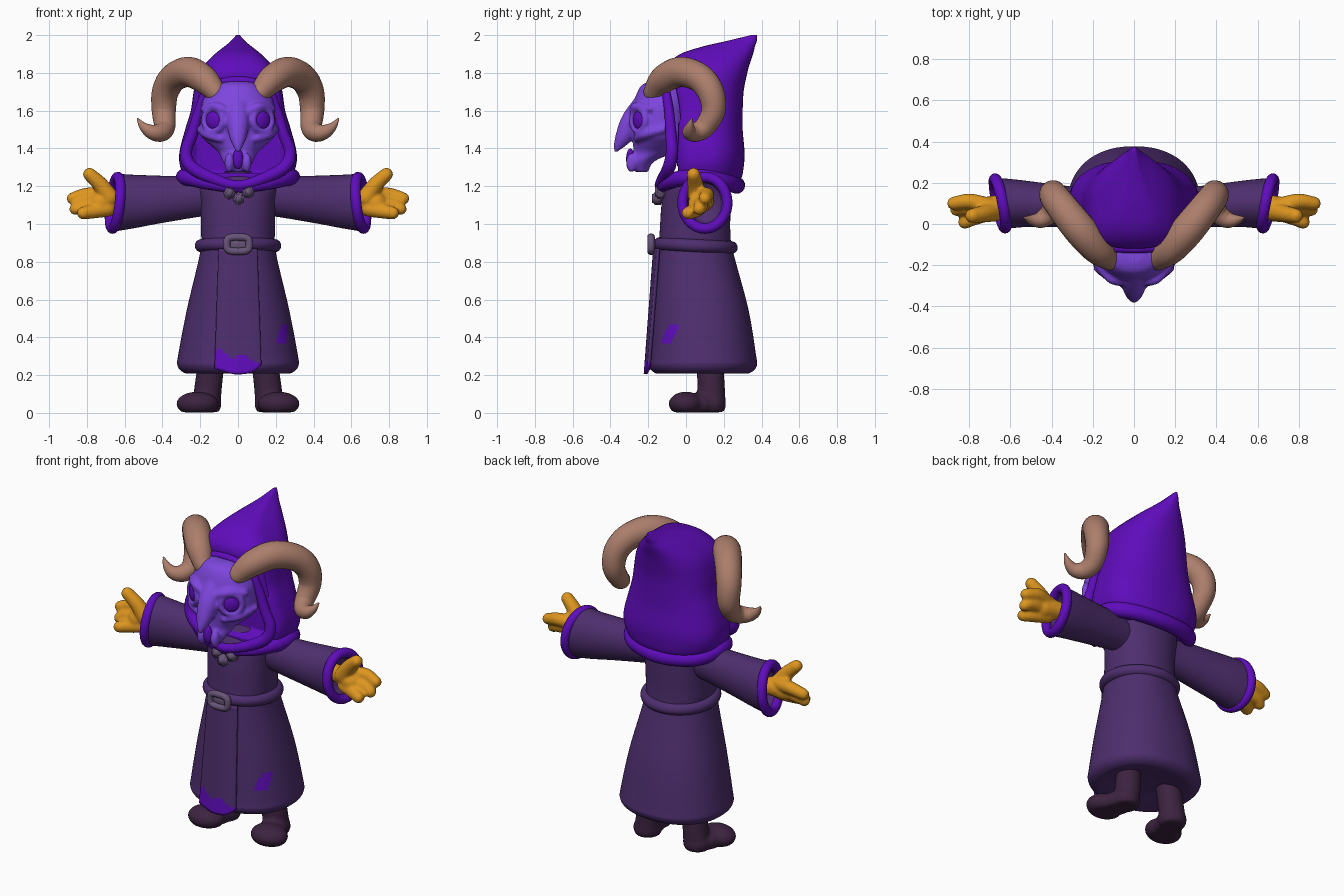
import bpy, bmesh
from math import sin, cos, pi
from mathutils import Vector, Matrix

if "Cube" in bpy.data.objects:
    bpy.data.objects.remove(bpy.data.objects["Cube"])


def material(name, *rgb):
    lin = [((c / 255 + 0.055) / 1.055) ** 2.4 for c in rgb] + [1]
    m = bpy.data.materials.new(name)
    m.diffuse_color = lin
    m.use_nodes = True
    b = m.node_tree.nodes["Principled BSDF"]
    b.inputs["Base Color"].default_value = lin
    b.inputs["Roughness"].default_value = 0.8
    return m


ROBE = material("dark purple cloth", 78, 46, 110)
HOOD = material("bright purple cloth", 95, 12, 188)
BONE = material("violet bone", 126, 70, 222)
HORN = material("brown horn", 172, 126, 108)
SKIN = material("orange skin", 222, 150, 32)
BOOT = material("dark boot leather", 60, 35, 64)
METAL = material("grey purple metal", 104, 84, 120)


def spline(pts, steps=6, closed=False):
    """Smooth curve through tuples of any length."""
    n, out = len(pts), []
    for i in range(n if closed else n - 1):
        q = [pts[(i + k) % n] if closed else pts[min(max(i + k, 0), n - 1)] for k in (-1, 0, 1, 2)]
        for s in range(steps):
            t = s / steps
            out.append(tuple(b + 0.5 * t * (c - a + t * (2 * a - 5 * b + 4 * c - d + t * (3 * (b - c) + d - a)))
                             for a, b, c, d in zip(*q)))
    return out if closed else out + [tuple(pts[-1])]


def skin(bm, rings, closed=False):
    """Join rings of points with quads, capping open ends."""
    vs = [[bm.verts.new(p) for p in r] for r in rings]
    n = len(vs[0])
    for a, b in zip(vs, vs[1:] + vs[:1] if closed else vs[1:]):
        for i in range(n):
            bm.faces.new((a[i], a[(i + 1) % n], b[(i + 1) % n], b[i]))
    if not closed:
        bm.faces.new(vs[0][::-1])
        bm.faces.new(vs[-1])


def tube(bm, pts, closed=False, seg=16, steps=6):
    """Round tube through (x, y, z, radius) with rounded ends."""
    path = [(Vector(p[:3]), p[3]) for p in spline(pts, steps, closed)]
    if not closed:
        for end, other in ((0, 1), (-1, -2)):
            p, r = path[end]
            d = (p - path[other][0]).normalized()
            cap = [(p + d * r * sin(a), r * cos(a)) for a in (0.4, 0.8, 1.15, 1.45)]
            path = cap[::-1] + path if end == 0 else path + cap
    n, rings, up = len(path), [], None
    for i, (p, r) in enumerate(path):
        j, k = ((i - 1) % n, (i + 1) % n) if closed else (max(i - 1, 0), min(i + 1, n - 1))
        t = (path[k][0] - path[j][0]).normalized()
        up = t.orthogonal() if up is None else up - t * up.dot(t)
        up.normalize()
        side = t.cross(up)
        rings.append([p + r * (up * cos(a) + side * sin(a)) for a in (2 * pi * s / seg for s in range(seg))])
    skin(bm, rings, closed)


def power(v, p):
    return abs(v) ** p * (1 if v > 0 else -1)


def stack(bm, levels, steps=6, seg=64, p=0.9, front_p=None):
    """Stack oval sections (z, half width, front y, back y)."""
    rings = []
    for z, w, f, b in spline(levels, steps):
        ring = []
        for i in range(seg):
            s, c = sin(2 * pi * i / seg), cos(2 * pi * i / seg)
            q = front_p if front_p and c > 0 else p
            ring.append((w * power(s, p), (f + b) / 2 - (b - f) / 2 * power(c, q), z))
        rings.append(ring)
    skin(bm, rings)


def ball(bm, centre, size, rot=None):
    m = Matrix.Translation(centre) @ (rot or Matrix()) @ Matrix.Diagonal((*size, 1))
    bmesh.ops.create_uvsphere(bm, u_segments=24, v_segments=16, radius=1, matrix=m)


def make(name, bm, mats, rule=None, voxel=0, mirror=False):
    bmesh.ops.recalc_face_normals(bm, faces=bm.faces)
    for f in bm.faces:
        f.smooth = True
        if rule and rule(f.calc_center_median()):
            f.material_index = 1
    me = bpy.data.meshes.new(name)
    bm.to_mesh(me)
    bm.free()
    for m in mats:
        me.materials.append(m)
    o = bpy.data.objects.new(name, me)
    bpy.context.collection.objects.link(o)
    if voxel:
        r = o.modifiers.new("blend", 'REMESH')
        r.mode, r.voxel_size, r.use_smooth_shade = 'VOXEL', voxel, True
        s = o.modifiers.new("soften", 'SMOOTH')
        s.factor, s.iterations = 0.5, 4
    if mirror:
        o.modifiers.new("mirror", 'MIRROR').use_mirror_merge = False
    return o


# robe with a slanted cloth patch on the left side
bm = bmesh.new()
stack(bm, [(.235, .1, 0, .18), (.21, .24, -.13, .3), (.215, .29, -.17, .345), (.25, .32, -.195, .375),
           (.31, .316, -.19, .37), (.55, .27, -.175, .33), (.85, .2, -.15, .25), (.95, .195, -.14, .235),
           (1.1, .2, -.13, .235), (1.2, .21, -.11, .23), (1.26, .17, -.07, .2), (1.28, .05, 0, .1)], 10, 128)
make("robe", bm, [ROBE, HOOD],
     lambda c: c.x > 0 and abs(c.z - .42) < .055 and abs(c.y + .085 - (c.z - .42) * .5) < .027)

# hanging front panel with a ragged bright hem
bm = bmesh.new()
bmesh.ops.create_grid(bm, x_segments=24, y_segments=40, size=1)
for v in bm.verts:
    u, t = v.co.x, (1 - v.co.y) / 2
    low = .205 + .05 * max(0, u) ** 3 + .035 * max(0, -u - .2)
    z = .87 + (low - .87) * t
    v.co = (u * (.1 + .022 * t), -.165 - .05 * t + .02 * u * u, z)
panel = make("front_panel", bm, [ROBE, HOOD], lambda c: c.z < .3 - .2 * c.x + .015 * sin(c.x * 50))
s = panel.modifiers.new("thickness", 'SOLIDIFY')
s.thickness, s.offset = .018, 0

# belt, buckle and chest clasps
bm = bmesh.new()
tube(bm, [(.195 * sin(a), .05 - .19 * cos(a), .885 + .01 * cos(a), .034)
          for a in (i * pi / 8 for i in range(16))], True)
make("belt", bm, [ROBE])
bm = bmesh.new()
tube(bm, [(.06 * power(sin(a), .6), -.185, .893 + .038 * power(cos(a), .6), .02)
          for a in (i * pi / 8 for i in range(16))], True, 10, 3)
ball(bm, (0, -.175, .893), (.06, .015, .035))
make("buckle", bm, [METAL])
bm = bmesh.new()
for x, y, z, turn in ((-.045, -.135, 1.165, .5), (.005, -.15, 1.135, .2), (.055, -.135, 1.17, -.5)):
    m = Matrix.Translation((x, y, z)) @ Matrix.Rotation(turn, 4, 'Y') @ Matrix.Diagonal((.055, .06, .065, 1))
    bmesh.ops.create_cube(bm, size=1, matrix=m)
bmesh.ops.bevel(bm, geom=bm.edges[:], offset=.012, segments=3, affect='EDGES')
make("chest_clasps", bm, [METAL])


# sleeves and cuffs, mirrored
def sleeve_ring(x, y, z, ry, rz, n):
    lean = (x / .64) ** 2
    out = []
    for i in range(n):
        dy, dz = ry * cos(2 * pi * i / n), rz * sin(2 * pi * i / n)
        out.append((x + lean * (.2 * dy - .1 * dz), y + dy, z + dz))
    return out


bm = bmesh.new()
skin(bm, [sleeve_ring(*s, 40) for s in spline(
    [(.1, .08, 1.14, .08, .09), (.2, .08, 1.145, .09, .106), (.4, .09, 1.13, .105, .125),
     (.55, .1, 1.118, .115, .142), (.65, .1, 1.112, .122, .15), (.645, .1, 1.112, .1, .12),
     (.6, .1, 1.115, .08, .1)])])
make("sleeves", bm, [ROBE], mirror=True)
bm = bmesh.new()
tube(bm, [(*p, .028) for p in sleeve_ring(.65, .1, 1.112, .118, .136, 20)], True, 14, 3)
make("cuffs", bm, [HOOD], mirror=True)

# hands: palm, three thick fingers and a thumb
bm = bmesh.new()
tube(bm, [(.6, .1, 1.12, .05), (.67, .085, 1.12, .055), (.73, .07, 1.11, .06)])
tube(bm, [(.68, .08, 1.15, .04), (.72, .09, 1.15, .042), (.8, .11, 1.155, .038), (.875, .1, 1.135, .033)])
tube(bm, [(.7, .07, 1.11, .045), (.82, .08, 1.1, .038), (.86, .07, 1.08, .033)])
tube(bm, [(.69, .06, 1.08, .042), (.78, .03, 1.065, .038), (.82, .01, 1.058, .034)])
tube(bm, [(.68, .06, 1.14, .05), (.73, .05, 1.21, .042), (.785, .04, 1.262, .036)])
make("hands", bm, [SKIN], voxel=.009, mirror=True)

# boots with flat soles
bm = bmesh.new()
tube(bm, [(.13, .12, .32, .07), (.15, .13, .2, .072), (.165, .135, .07, .075)])
ball(bm, (.17, .13, .045), (.082, .082, .07))
ball(bm, (.19, .07, .045), (.085, .09, .062))
ball(bm, (.215, 0, .048), (.112, .092, .064))
for v in bm.verts:
    v.co.z = max(v.co.z, .003)
make("boots", bm, [BOOT], voxel=.01, mirror=True)

# pointed hood with a hollow front
bm = bmesh.new()
stack(bm, [(1.2, .2, -.07, .24), (1.24, .27, -.08, .29), (1.3, .305, -.08, .305), (1.38, .31, -.08, .31),
           (1.5, .28, -.08, .3), (1.6, .25, -.08, .3), (1.7, .235, -.1, .305), (1.78, .215, -.12, .32),
           (1.84, .18, -.1, .335), (1.9, .122, -.03, .355), (1.94, .072, .09, .365),
           (1.97, .036, .22, .375), (2, .01, .345, .375)], 6, 72, .9, .4)
for v in bm.verts:
    x, y, z = v.co
    if 1.27 < z < 1.74 and y < .06 and abs(x) < .24 - .12 * max(0, z - 1.4):
        v.co.y = .03
make("hood", bm, [HOOD])
bm = bmesh.new()
half = [(.15, -.11, 1.72, .022), (.205, -.09, 1.6, .026), (.24, -.08, 1.48, .03), (.275, -.075, 1.38, .032),
        (.245, -.09, 1.3, .034), (.12, -.125, 1.235, .03)]
flip = [(-x, y, z, r) for x, y, z, r in half[::-1]]
tube(bm, [(0, -.12, 1.76, .022)] + half + [(0, -.14, 1.205, .026)] + flip, True)
make("hood_rim", bm, [HOOD])
bm = bmesh.new()
half = [(.15, -.1, 1.215, .035), (.26, -.01, 1.245, .044), (.28, .11, 1.245, .045), (.2, .22, 1.22, .045)]
flip = [(-x, y, z, r) for x, y, z, r in half[::-1]]
tube(bm, [(0, -.13, 1.19, .025)] + half + [(0, .268, 1.205, .045)] + flip, True)
make("collar", bm, [HOOD])

# skull: cranium, beak, brows, cheeks, socket rims and jaw
bm = bmesh.new()
stack(bm, [(1.755, .05, -.19, -.08), (1.73, .135, -.24, 0), (1.65, .188, -.275, .03), (1.55, .198, -.29, .03),
           (1.47, .195, -.285, .03), (1.42, .15, -.28, 0), (1.38, .105, -.28, -.06), (1.33, .08, -.29, -.17),
           (1.275, .045, -.27, -.2)], 5, 48, 1)
tube(bm, [(0, -.2, 1.66, .06), (0, -.28, 1.55, .062), (0, -.328, 1.465, .047), (0, -.358, 1.415, .027),
          (0, -.37, 1.39, .013)])
turns = {}
for s in (1, -1):
    eye = Vector((.13 * s, -.25, 1.55))
    turns[s] = eye, Vector((.57 * s, -.82, 0)).to_track_quat('Z', 'Y').to_matrix().to_4x4()
    tube(bm, [(*(eye + turns[s][1] @ Vector((.06 * cos(a), .06 * sin(a), 0))), .018)
              for a in (i * pi / 6 for i in range(12))], True, 12, 3)
    tube(bm, [(.05 * s, -.28, 1.59, .02), (.11 * s, -.265, 1.62, .025), (.18 * s, -.19, 1.61, .02)])
    tube(bm, [(.09 * s, -.26, 1.45, .02), (.16 * s, -.22, 1.475, .027), (.2 * s, -.12, 1.5, .02)])
    ball(bm, (.046 * s, -.288, 1.325), (.026, .03, .052))
make("skull", bm, [BONE], voxel=.009)
bm = bmesh.new()
for eye, turn in turns.values():
    ball(bm, eye, (.046, .05, .021), turn)
ball(bm, (0, -.295, 1.345), (.027, .022, .055))
make("eye_and_nose_hollows", bm, [HOOD])

# curled horns
bm = bmesh.new()
tube(bm, [(.12, -.17, 1.7, .055), (.18, -.12, 1.765, .074), (.26, -.03, 1.805, .08), (.34, .07, 1.775, .076),
          (.385, .13, 1.7, .071), (.393, .145, 1.6, .064), (.388, .1, 1.515, .056), (.41, .05, 1.485, .05),
          (.455, .02, 1.487, .04), (.5, .02, 1.515, .024), (.53, .03, 1.555, .006)], seg=24)
make("horns", bm, [HORN], mirror=True)
